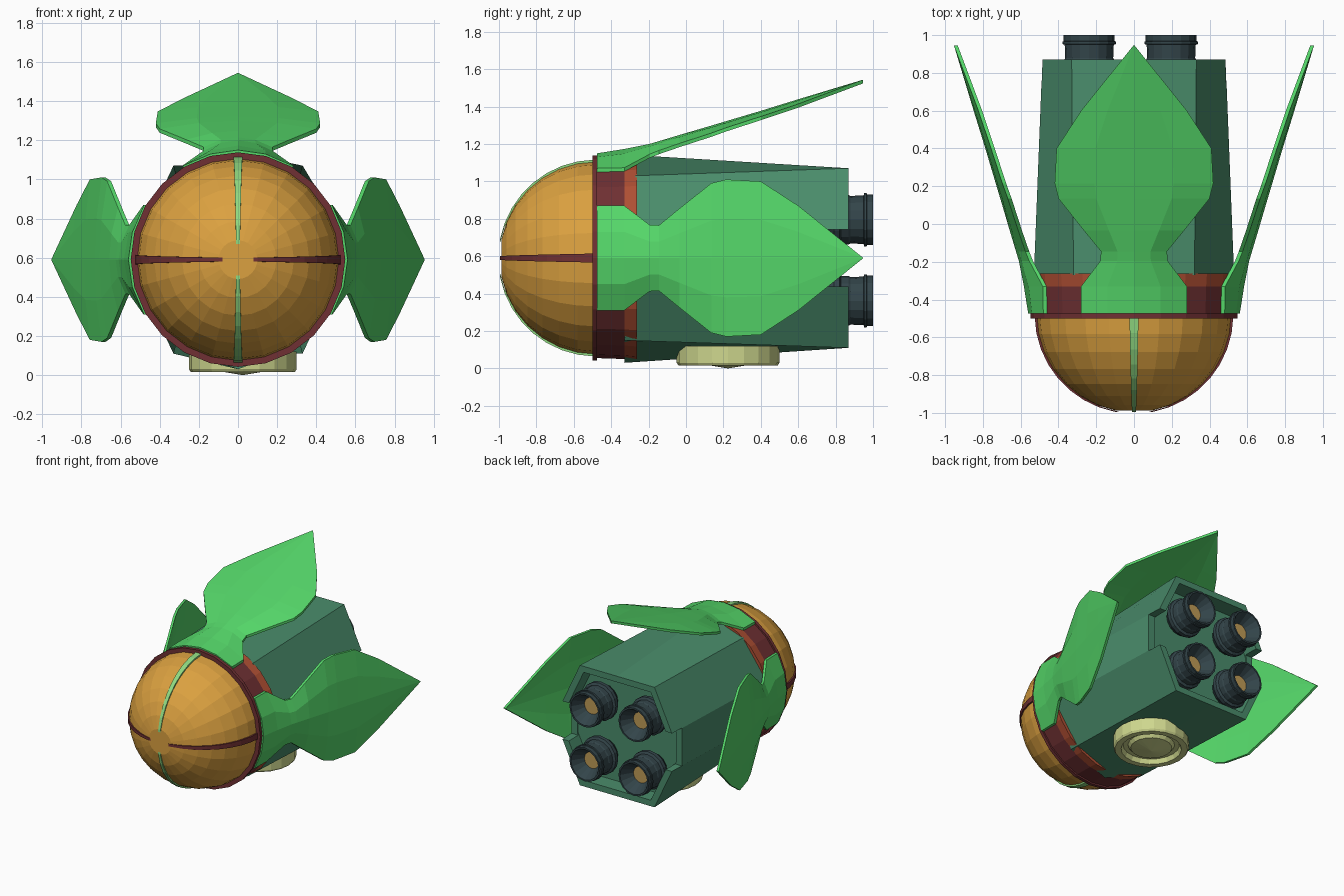
import bpy, bmesh, math
from mathutils import Matrix, Vector

if "Cube" in bpy.data.objects:
    bpy.data.objects.remove(bpy.data.objects["Cube"])

CZ = 0.59  # height of the hull axis


def mat(name, rgb):
    m = bpy.data.materials.new(name)
    m.diffuse_color = (*rgb, 1)
    m.use_nodes = True
    m.node_tree.nodes["Principled BSDF"].inputs["Base Color"].default_value = m.diffuse_color
    return m


AMBER = mat("amber", (0.71, 0.355, 0.051))
MAROON = mat("maroon", (0.16, 0.03, 0.033))
RUST = mat("rust", (0.43, 0.078, 0.033))
HULL = mat("hull green", (0.068, 0.263, 0.147))
LEAF = mat("leaf green", (0.089, 0.67, 0.14))
LIME = mat("pale green", (0.28, 0.70, 0.22))
STEEL = mat("dark steel", (0.033, 0.059, 0.068))
GOLD = mat("dull gold", (0.52, 0.33, 0.095))
CREAM = mat("pale yellow", (0.62, 0.68, 0.27))


def make(name, verts, faces, mats, ids=None):
    me = bpy.data.meshes.new(name)
    me.from_pydata(verts, [], faces)
    for m in mats:
        me.materials.append(m)
    if ids:
        for p, i in zip(me.polygons, ids):
            p.material_index = i
    bm = bmesh.new()
    bm.from_mesh(me)
    bmesh.ops.remove_doubles(bm, verts=bm.verts, dist=1e-5)
    bmesh.ops.recalc_face_normals(bm, faces=bm.faces)
    bm.to_mesh(me)
    bm.free()
    ob = bpy.data.objects.new(name, me)
    bpy.context.scene.collection.objects.link(ob)
    return ob


def lathe(name, prof, segs, mats, centre, axis="Y", pick=lambda i: 0):
    """Spin (radius, position) points round an axis; pick gives each band's colour."""
    verts, faces, ids = [], [], []
    cx, cy, cz = centre
    for r, h in prof:
        for s in range(segs):
            a = 2 * math.pi * s / segs
            u, v = r * math.cos(a), r * math.sin(a)
            verts.append((cx + u, cy + h, cz + v) if axis == "Y" else (cx + u, cy + v, cz + h))
    for i in range(len(prof) - 1):
        for s in range(segs):
            t = (s + 1) % segs
            faces.append((i * segs + s, i * segs + t, (i + 1) * segs + t, (i + 1) * segs + s))
            ids.append(pick(i))
    return make(name, verts, faces, mats, ids)


def sheet(name, rows, thick, material, turn):
    """Skin rows of points, turn them round the hull axis and thicken inwards."""
    n = len(rows[0])
    rot = Matrix.Rotation(turn, 4, "Y")
    top = [Vector(p) for r in rows for p in r]
    low = [p - Vector((0, 0, thick)) if thick > 0 else p * 0 for p in top]
    verts = [rot @ p + Vector((0, 0, CZ)) for p in top + low]
    m, faces = len(rows), []
    for o in (0, n * m):
        faces += [(o + i * n + j, o + i * n + j + 1, o + (i + 1) * n + j + 1, o + (i + 1) * n + j)
                  for i in range(m - 1) for j in range(n - 1)]
    border = ([(0, j) for j in range(n)] + [(i, n - 1) for i in range(1, m)]
              + [(m - 1, j) for j in range(n - 2, -1, -1)] + [(i, 0) for i in range(m - 2, 0, -1)])
    loop = [i * n + j for i, j in border]
    for a, b in zip(loop, loop[1:] + loop[:1]):
        faces.append((a, b, b + n * m, a + n * m))
    return make(name, verts, faces, [material])


# nose dome
R = 0.517
angles = [0] + [math.radians(11 + 79 * i / 7) for i in range(8)]
dome = [(R * math.sin(a), -0.48 - R * math.cos(max(a, math.radians(11)))) for a in angles]
lathe("nose_dome", dome, 24, [AMBER], (0, 0, CZ))

# four ribs on the dome, pale green above and below, maroon at the sides
for k in range(4):
    rows = []
    for i in range(9):
        a = math.radians(11 + 78 * i / 8)
        w = 0.010 + 0.014 * i / 8
        rows.append([(s * w, -0.48 - 0.524 * math.cos(a), 0.526 * math.sin(a)) for s in (-1, 1)])
    sheet("nose_rib", rows, 0.02, (LIME, MAROON)[k % 2], k * math.pi / 2)

# collar behind the dome
collar = [(0, -0.5), (0.548, -0.5), (0.548, -0.475), (0.535, -0.475),
          (0.54, -0.33), (0.546, -0.262), (0, -0.262)]
lathe("collar", collar, 24, [MAROON, RUST], (0, 0, CZ), pick=lambda i: int(i >= 4))

# hull: rounded front section lofted to a flat-topped rear with a recessed back
front = [(0, 0.55, -0.27), (0.32, 0.44, -0.27), (0.53, 0.15, -0.27),
         (0.53, -0.15, -0.27), (0.32, -0.44, -0.33), (0, -0.56, -0.33)]
rear = [(0, 0.48), (0.33, 0.48), (0.485, 0.15), (0.485, -0.15), (0.33, -0.48), (0, -0.48)]


def both(pts):
    return pts + [(-p[0],) + tuple(p[1:]) for p in pts[-2:0:-1]]


F, B = both(front), both(rear)
verts = [(x, y, CZ + z) for x, z, y in F]
for scale, y in ((1, 0.87), (0.9, 0.87), (0.9, 0.74)):
    verts += [(x * scale, y, CZ + z * scale) for x, z in B]
n = len(B)
faces = [(i * n + j, i * n + (j + 1) % n, (i + 1) * n + (j + 1) % n, (i + 1) * n + j)
         for i in range(3) for j in range(n)]
faces += [tuple(range(n)), tuple(range(3 * n, 4 * n))]
hull = make("hull", verts, faces, [HULL])

# notches in both sides of the rear rim
bpy.ops.mesh.primitive_cube_add(size=1, location=(0, 0.86, CZ))
cutter = bpy.context.object
cutter.name = "notch_cutter"
cutter.scale = (1.4, 0.22, 0.304)
cutter.hide_render = True
cutter.data.materials.append(HULL)
mod = hull.modifiers.new("notch", "BOOLEAN")
mod.operation, mod.object, mod.solver = "DIFFERENCE", cutter, "EXACT"
bpy.context.view_layer.objects.active = hull
bpy.ops.object.modifier_apply(modifier="notch")
bpy.data.objects.remove(cutter)

# four engine nozzles with gold throats
nozzle = [(0.1, 0.72), (0.15, 0.79), (0.15, 0.82), (0.132, 0.83), (0.132, 0.87), (0.127, 0.88),
          (0.13, 0.95), (0.142, 0.952), (0.142, 0.966), (0.135, 0.968), (0.135, 1.0),
          (0.122, 1.0), (0.065, 0.91), (0, 0.91)]
for sx in (-1, 1):
    for sz in (-1, 1):
        lathe("engine_nozzle", nozzle, 16, [STEEL, GOLD], (-0.02 + sx * 0.217, 0, 0.578 + sz * 0.217),
              pick=lambda i: int(i == len(nozzle) - 2))

# leaf fins: (y, half width, centre radius, edge drop)
leaf = [(-0.475, 0.28, 0.56, 0.08), (-0.33, 0.28, 0.583, 0.10), (-0.195, 0.178, 0.61, 0.055),
        (-0.145, 0.175, 0.625, 0.05), (-0.035, 0.265, 0.658, 0.045), (0.135, 0.4, 0.708, 0.04),
        (0.215, 0.42, 0.732, 0.035), (0.4, 0.41, 0.787, 0.03), (0.6, 0.28, 0.849, 0.025),
        (0.945, 0.003, 0.953, 0)]
for side, k in (("top", 0), ("right", 1), ("left", -1)):
    rows = [[(u * w, y, r - d * u * u) for u in (-1, -0.5, 0, 0.5, 1)] for y, w, r, d in leaf]
    sheet(side + "_fin", rows, 0.02, LEAF, k * math.pi / 2)

# round landing pad under the hull
pad = [(0, 0.12), (0.275, 0.12), (0.275, 0.03), (0.265, 0.015), (0.22, 0.015),
       (0.205, 0.05), (0.17, 0.05), (0.15, 0.025), (0, 0.0)]
lathe("landing_pad", pad, 20, [CREAM], (0.025, 0.225, 0), axis="Z")
